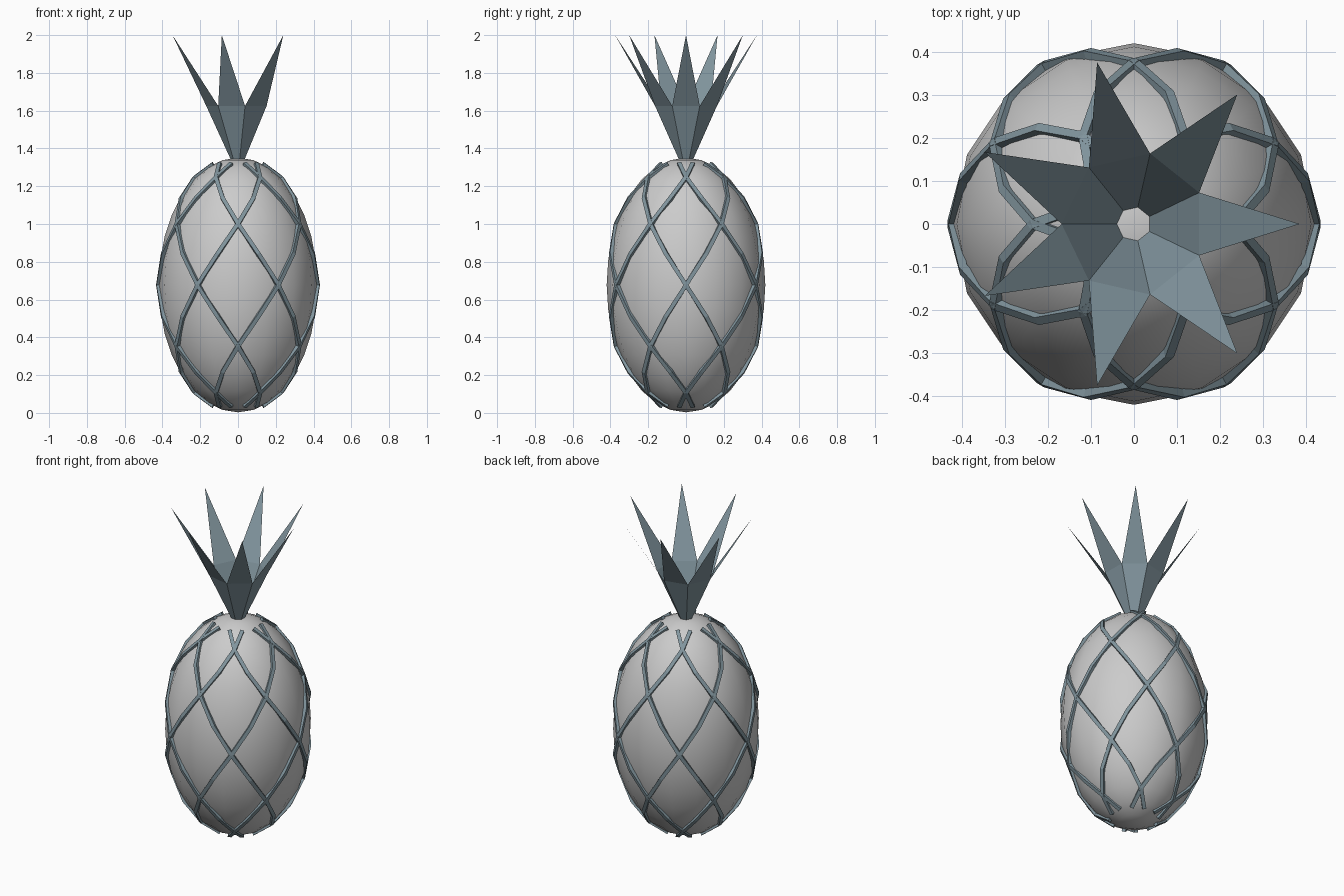
import bpy, bmesh, math
from mathutils import Vector, Matrix

if "Cube" in bpy.data.objects:
    bpy.data.objects.remove(bpy.data.objects["Cube"])

R, H, ZC = 0.42, 0.674, 0.677   # body radius, half height, centre height

blue = bpy.data.materials.new("slate")
blue.diffuse_color = (0.22, 0.30, 0.34, 1)
blue.use_nodes = True
blue.node_tree.nodes["Principled BSDF"].inputs["Base Color"].default_value = blue.diffuse_color


def make_object(name, bm):
    bmesh.ops.recalc_face_normals(bm, faces=bm.faces)
    mesh = bpy.data.meshes.new(name)
    bm.to_mesh(mesh)
    bm.free()
    obj = bpy.data.objects.new(name, mesh)
    bpy.context.collection.objects.link(obj)
    return obj


# Body: stretched low-poly sphere, smooth shaded
bm = bmesh.new()
bmesh.ops.create_uvsphere(bm, u_segments=16, v_segments=16, radius=1,
                          matrix=Matrix.Translation((0, 0, ZC)) @ Matrix.Diagonal((R, R, H, 1)))
for f in bm.faces:
    f.smooth = True
make_object("body", bm)


# Lattice ribs: six spirals each way, rectangular section
def surface(lat, lon):
    d = Vector((math.cos(lat) * math.cos(lon), math.cos(lat) * math.sin(lon), math.sin(lat)))
    p = Vector((R * d.x, R * d.y, ZC + H * d.z))
    n = Vector((d.x / R, d.y / R, d.z / H)).normalized()
    return p, n


def add_rib(bm, start, turn):
    steps = [math.radians(15 * i) for i in range(-5, 6)]
    pts = [surface(t * 0.95, start + turn * t) for t in steps]
    rings = []
    for i, (p, n) in enumerate(pts):
        along = pts[min(i + 1, len(pts) - 1)][0] - pts[max(i - 1, 0)][0]
        side = along.cross(n).normalized()
        rings.append([bm.verts.new(p + side * a * 0.011 + n * (0.003 + b * 0.010))
                      for a, b in ((-1, -1), (1, -1), (1, 1), (-1, 1))])
    for r0, r1 in zip(rings, rings[1:]):
        for k in range(4):
            j = (k + 1) % 4
            bm.faces.new((r0[k], r0[j], r1[j], r1[k]))
    bm.faces.new(rings[0])
    bm.faces.new(rings[-1])


bm = bmesh.new()
for k in range(6):
    for turn in (1, -1):
        add_rib(bm, k * math.pi / 3, turn)
make_object("lattice_ribs", bm).data.materials.append(blue)


# Crown: seven pointed leaves joined in a flared cup
def polar(r, a, z):
    return Vector((r * math.cos(a), r * math.sin(a), z))


bm = bmesh.new()
N = 7
half = math.pi / N
base = [bm.verts.new(polar(0.04, 2 * half * i - half, 1.345)) for i in range(N)]
wide = [bm.verts.new(polar(0.168, 2 * half * i - half, 1.625)) for i in range(N)]
for i in range(N):
    j = (i + 1) % N
    tip = bm.verts.new(polar(0.385, 2 * half * i, 2.0))
    bm.faces.new((base[i], base[j], wide[j], wide[i]))
    bm.faces.new((wide[i], wide[j], tip))
make_object("crown_leaves", bm).data.materials.append(blue)
